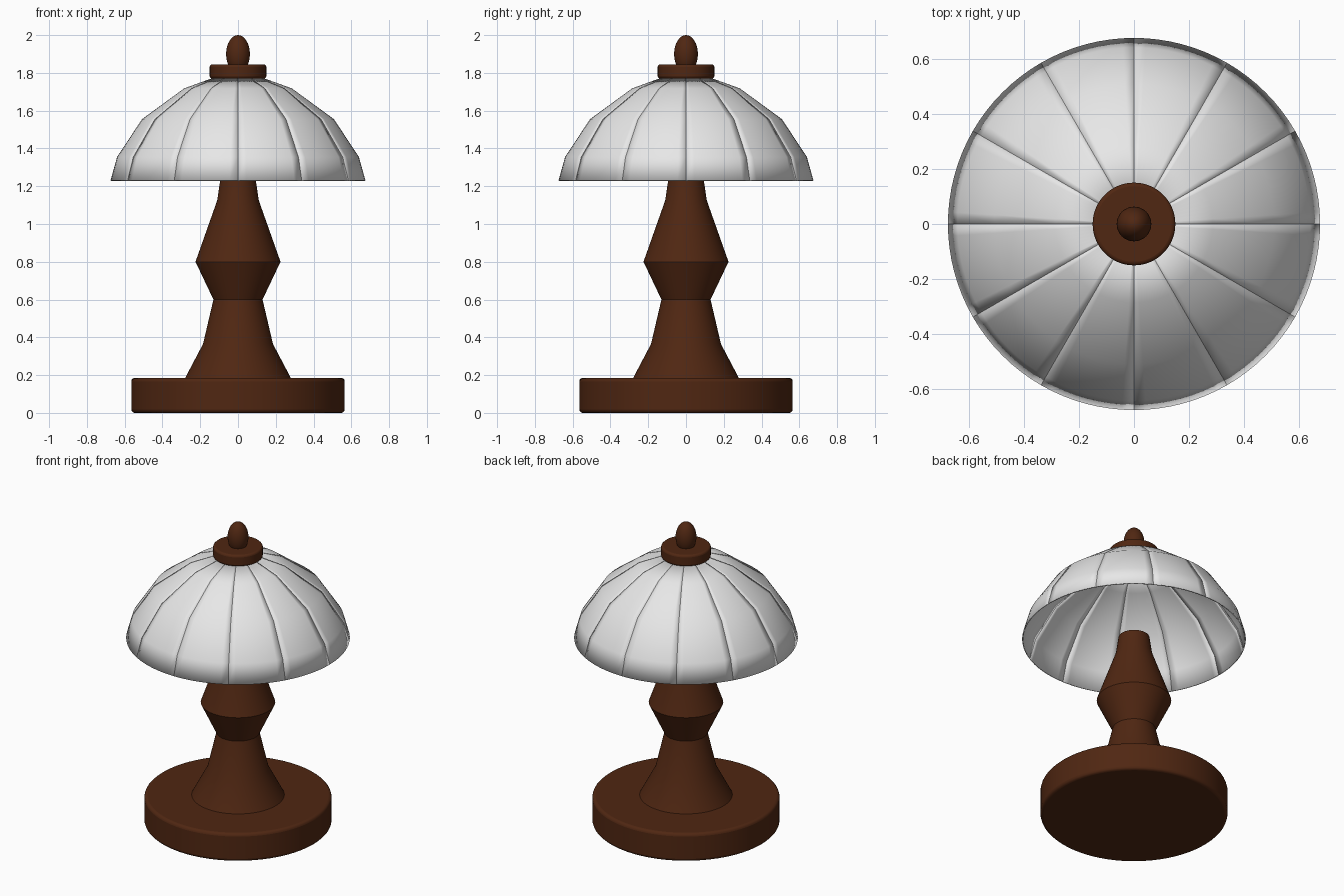
import bpy
from math import cos, sin, tau, radians

cube = bpy.data.objects.get("Cube")
if cube:
    bpy.data.objects.remove(cube, do_unlink=True)


def material(name, rgb):
    m = bpy.data.materials.new(name)
    m.use_nodes = True
    m.diffuse_color = (*rgb, 1)
    m.node_tree.nodes["Principled BSDF"].inputs["Base Color"].default_value = (*rgb, 1)
    return m


def finish(obj, mat):
    obj.data.materials.append(mat)
    bpy.ops.object.select_all(action="DESELECT")
    obj.select_set(True)
    bpy.context.view_layer.objects.active = obj
    bpy.ops.object.shade_smooth_by_angle(angle=radians(30))


def sweep(name, profile, mat, steps=64, start=0.0, arc=tau, thickness=0.0):
    """Turn an (r, z) profile listed bottom to top; a full turn gets end caps."""
    full = arc == tau
    columns = steps if full else steps + 1
    n = len(profile)
    verts = [(r * cos(start + arc * i / steps), r * sin(start + arc * i / steps), z)
             for i in range(columns) for r, z in profile]
    faces = []
    for i in range(steps):
        a, b = i * n, (i + 1) % columns * n
        faces += [(a + k, b + k, b + k + 1, a + k + 1) for k in range(n - 1)]
    if full:
        faces.append([i * n for i in reversed(range(columns))])
        faces.append([i * n + n - 1 for i in range(columns)])
    mesh = bpy.data.meshes.new(name)
    mesh.from_pydata(verts, [], faces)
    obj = bpy.data.objects.new(name, mesh)
    bpy.context.collection.objects.link(obj)
    finish(obj, mat)
    if thickness:
        solid = obj.modifiers.new("thickness", "SOLIDIFY")
        solid.thickness = thickness
        solid.offset = -1
    return obj


def rounded_disc(name, radius, bottom, top, edge, mat):
    obj = sweep(name, [(radius, bottom), (radius, top)], mat)
    bevel = obj.modifiers.new("rounded edge", "BEVEL")
    bevel.width = edge
    bevel.segments = 3
    bevel.limit_method = "ANGLE"
    return obj


wood = material("dark brown wood", (0.08, 0.02, 0.006))
glass = material("pale grey glass", (0.8, 0.8, 0.8))

# Base and turned column
rounded_disc("base", 0.565, 0, 0.185, 0.018, wood)
sweep("column", [(0.285, 0.175), (0.185, 0.365), (0.13, 0.6), (0.225, 0.8),
                 (0.11, 1.125), (0.093, 1.24)], wood)

# Shade of twelve separate curved panels
shade = [(0.675, 1.23), (0.64, 1.355), (0.508, 1.555), (0.285, 1.718), (0.1, 1.785)]
for i in range(12):
    sweep(f"shade_panel_{i + 1}", shade, glass, steps=8,
          start=tau * i / 12, arc=tau / 12, thickness=0.008)

# Cap and egg-shaped finial
rounded_disc("shade_cap", 0.15, 1.77, 1.845, 0.013, wood)
bpy.ops.mesh.primitive_uv_sphere_add(segments=32, ring_count=16, radius=1,
                                     location=(0, 0, 1.9))
finial = bpy.context.object
finial.name = "finial"
finial.scale = (0.063, 0.063, 0.1)
finish(finial, wood)
